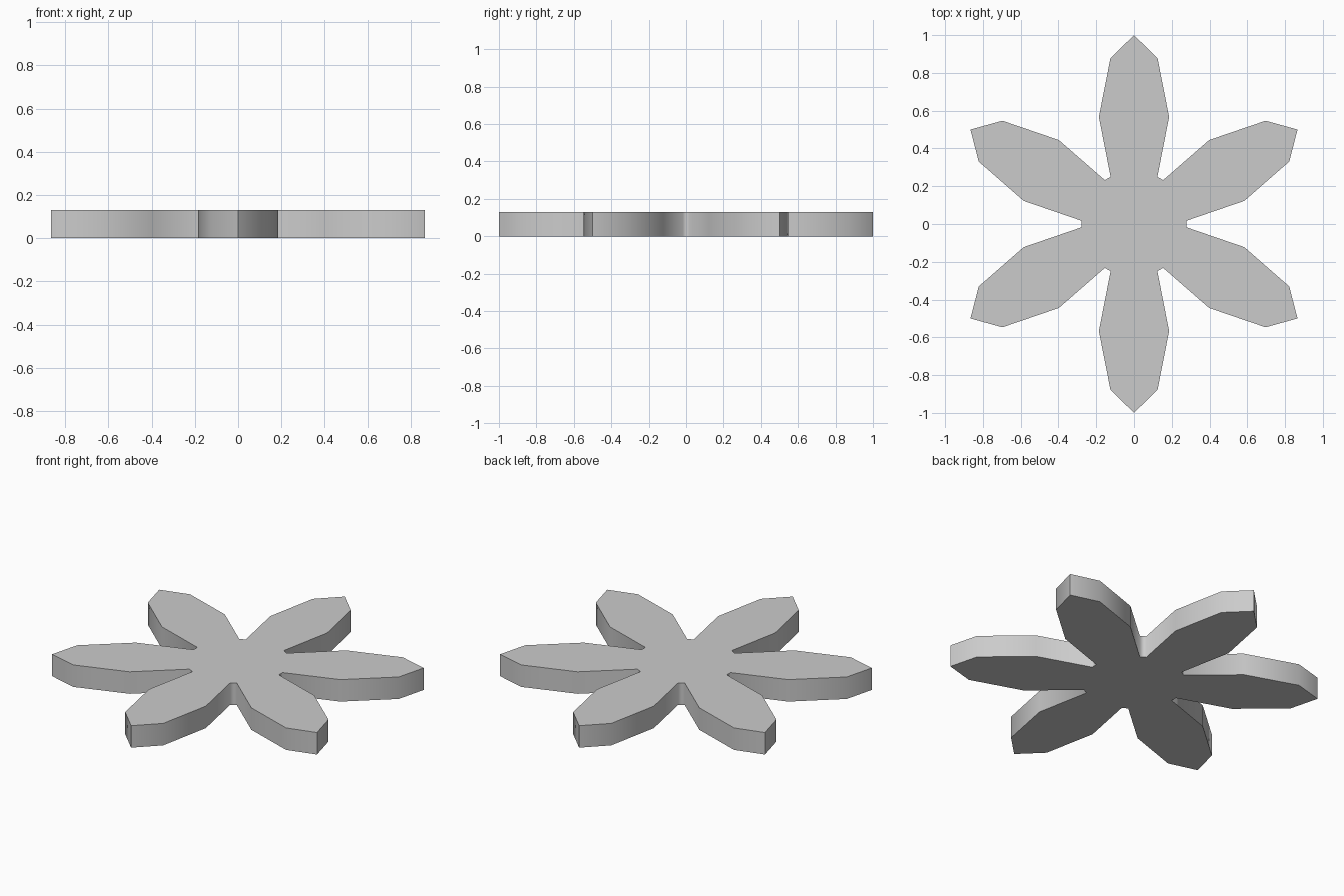
import bpy, bmesh, math
from mathutils import Matrix

if "Cube" in bpy.data.objects:
    bpy.data.objects.remove(bpy.data.objects["Cube"])

PETALS = 6
HEIGHT = 0.13
# one petal outline, pointing along +y, going clockwise from its left root
half = [(0.124, 0.25), (0.186, 0.567), (0.125, 0.877)]
petal = [(-x, y) for x, y in half] + [(0, 1)] + half[::-1]

# flower outline: the petal repeated around the centre
outline = []
for i in range(PETALS):
    rot = Matrix.Rotation(-i * 2 * math.pi / PETALS, 2)
    for x, y in petal:
        outline.append((rot[0][0] * x + rot[0][1] * y,
                        rot[1][0] * x + rot[1][1] * y))

# extrude the outline into a flat plate
bm = bmesh.new()
face = bm.faces.new([bm.verts.new((x, y, 0)) for x, y in outline])
ext = bmesh.ops.extrude_face_region(bm, geom=[face], use_keep_orig=True)
top = [v for v in ext["geom"] if isinstance(v, bmesh.types.BMVert)]
bmesh.ops.translate(bm, verts=top, vec=(0, 0, HEIGHT))
bmesh.ops.recalc_face_normals(bm, faces=bm.faces)

mesh = bpy.data.meshes.new("flower_plate")
bm.to_mesh(mesh)
bm.free()
flower = bpy.data.objects.new("flower_plate", mesh)
bpy.context.collection.objects.link(flower)

# soft sides, sharp rims and petal tips
bpy.context.view_layer.objects.active = flower
flower.select_set(True)
bpy.ops.object.shade_smooth_by_angle(angle=math.radians(80))
